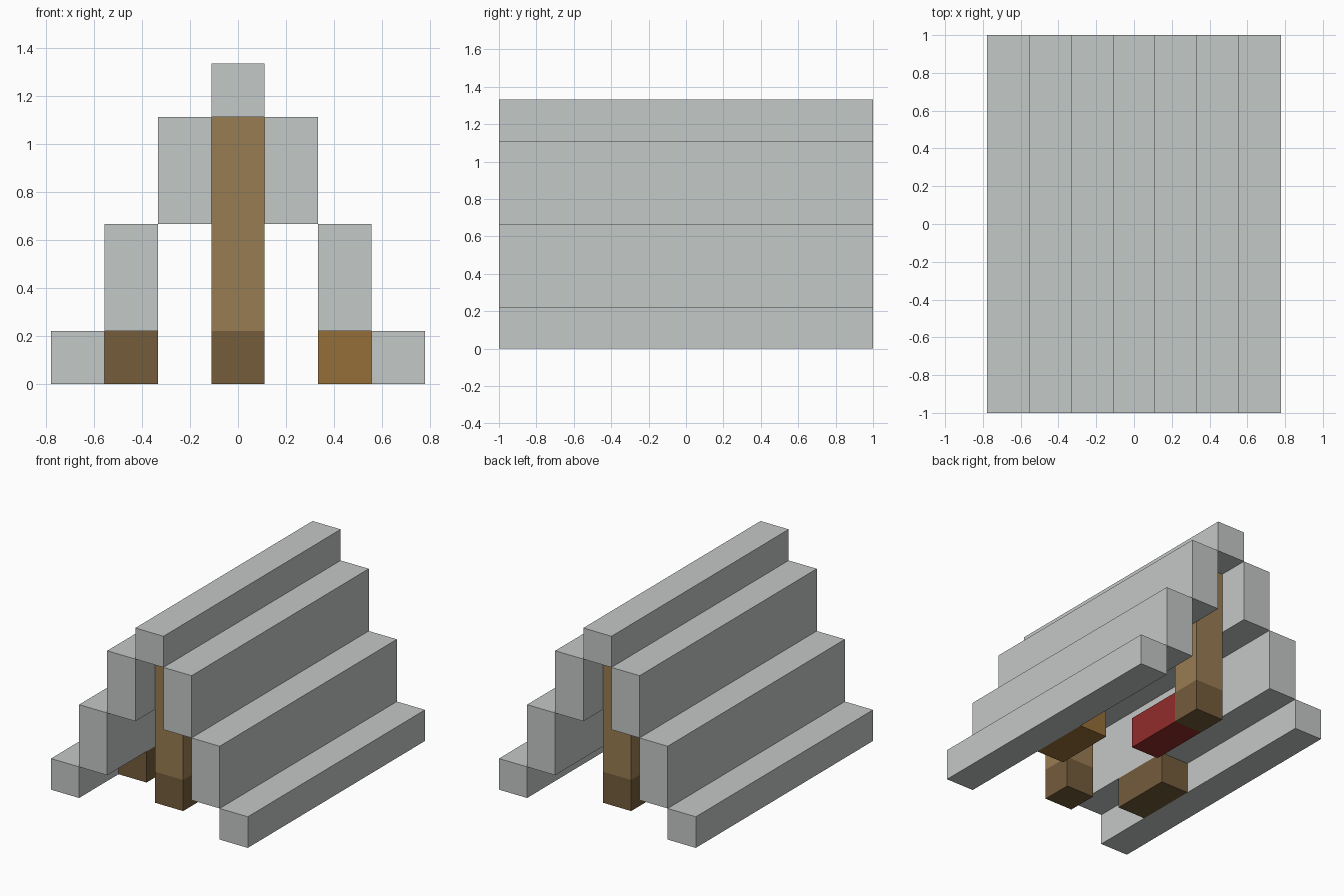
import bpy
import bmesh
from mathutils import Vector

default = bpy.data.objects.get("Cube")
if default:
    bpy.data.objects.remove(default, do_unlink=True)

CELL = 2 / 9  # edge length of one block


def linear(value):
    c = value / 255
    return c / 12.92 if c <= 0.04045 else ((c + 0.055) / 1.055) ** 2.4


def material(name, *rgb):
    colour = (*[linear(v) for v in rgb], 1)
    mat = bpy.data.materials.new(name)
    mat.use_nodes = True
    mat.diffuse_color = colour
    shader = next(n for n in mat.node_tree.nodes if n.type == "BSDF_PRINCIPLED")
    shader.inputs["Base Color"].default_value = colour
    return mat


canvas = material("pale grey canvas", 196, 200, 199)
pole_wood = material("light brown wood", 153, 124, 82)
dark_wood = material("dark brown wood", 116, 92, 59)
orange_wood = material("orange brown wood", 149, 111, 56)
red_cloth = material("red cloth", 147, 43, 43)


def block(name, mat, x, y, z):
    """Box spanning the given (low, high) cell ranges, y measured from the middle."""
    low = Vector((x[0], y[0], z[0])) * CELL
    high = Vector((x[1], y[1], z[1])) * CELL
    bm = bmesh.new()
    bmesh.ops.create_cube(bm, size=1)
    bmesh.ops.scale(bm, vec=high - low, verts=bm.verts)
    mesh = bpy.data.meshes.new(name)
    bm.to_mesh(mesh)
    bm.free()
    mesh.materials.append(mat)
    obj = bpy.data.objects.new(name, mesh)
    obj.location = (low + high) / 2
    bpy.context.collection.objects.link(obj)
    return obj


# Stepped tent roof: one ridge and three mirrored steps per side
LENGTH = (-4.5, 4.5)
block("roof_ridge", canvas, (-0.5, 0.5), LENGTH, (5, 6))
steps = [("upper", 0.5, (3, 5)), ("middle", 1.5, (1, 3)), ("lower", 2.5, (0, 1))]
for level, inner, height in steps:
    block(f"{level}_roof_left", canvas, (inner, inner + 1), LENGTH, height)
    block(f"{level}_roof_right", canvas, (-inner - 1, -inner), LENGTH, height)

# Tent poles with dark feet
for end, y in (("front", -3), ("back", 3)):
    depth = (y - 0.5, y + 0.5)
    block(f"{end}_pole_foot", dark_wood, (-0.5, 0.5), depth, (0, 1))
    block(f"{end}_pole", pole_wood, (-0.5, 0.5), depth, (1, 5))

# Things stored inside
block("red_bundle", red_cloth, (-0.5, 0.5), (0.5, 2.5), (0, 1))
block("right_bench", dark_wood, (-2.5, -1.5), (-2.5, -0.5), (0, 1))
block("left_bench", orange_wood, (1.5, 2.5), (-1.5, 0.5), (0, 1))
